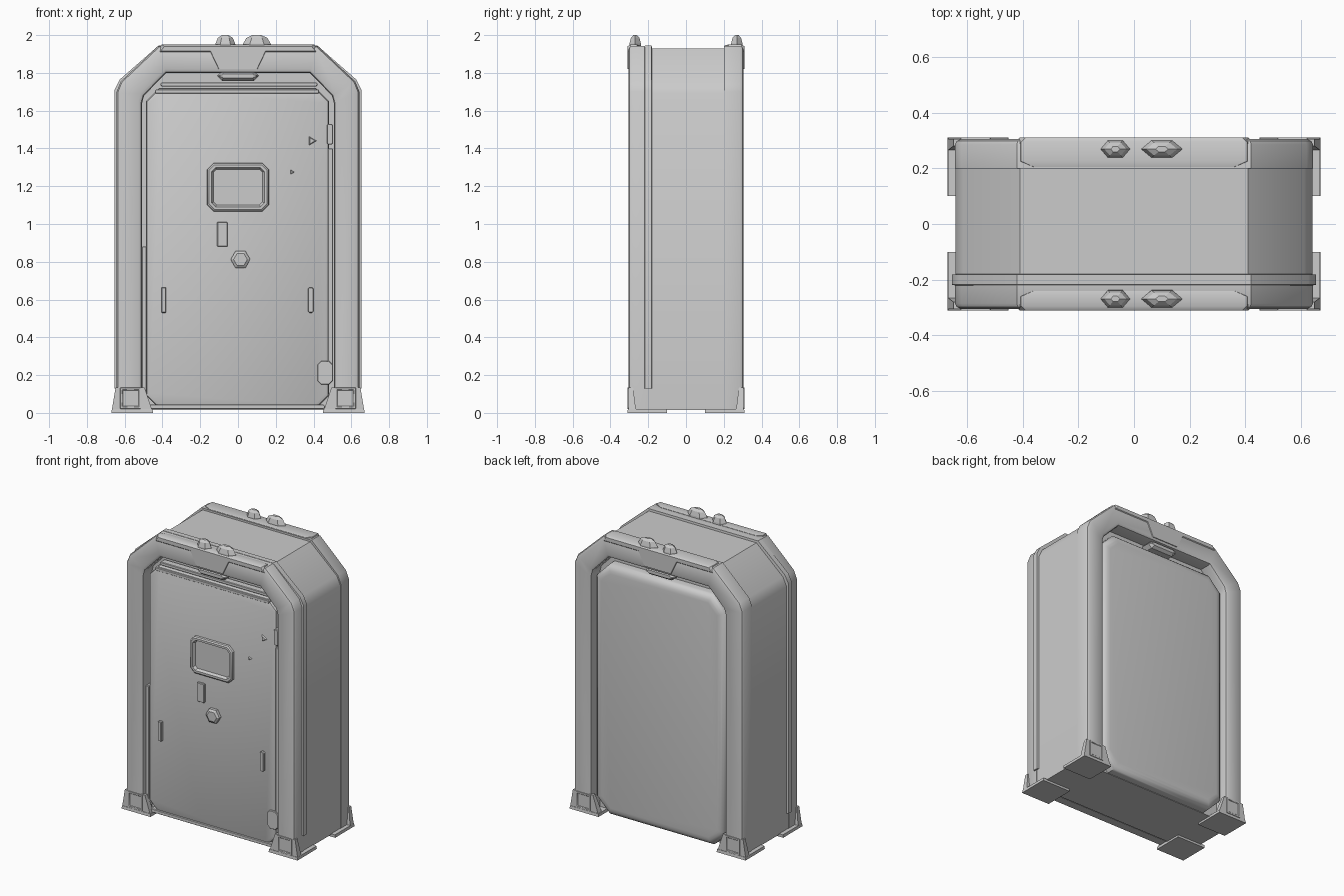
import bpy, bmesh, math

if "Cube" in bpy.data.objects:
    bpy.data.objects.remove(bpy.data.objects["Cube"])


def loft(name, loops, smooth=35):
    """Skin a stack of equal-length closed loops and cap both ends."""
    bm = bmesh.new()
    rings = [[bm.verts.new(p) for p in loop] for loop in loops]
    n = len(rings[0])
    for a, b in zip(rings, rings[1:]):
        for i in range(n):
            j = (i + 1) % n
            bm.faces.new((a[i], a[j], b[j], b[i]))
    bm.faces.new(rings[0])
    bm.faces.new(rings[-1])
    bmesh.ops.recalc_face_normals(bm, faces=bm.faces)
    me = bpy.data.meshes.new(name)
    bm.to_mesh(me)
    bm.free()
    ob = bpy.data.objects.new(name, me)
    bpy.context.collection.objects.link(ob)
    if smooth:
        bpy.ops.object.select_all(action='DESELECT')
        ob.select_set(True)
        bpy.context.view_layer.objects.active = ob
        bpy.ops.object.shade_smooth_by_angle(angle=math.radians(smooth))
    return ob


def arch_path(half, z0):
    """Full symmetric path in x,z from one half listed bottom to top."""
    pts = [(half[0][0], z0)] + half
    return [(-x, z) for x, z in pts] + [(x, z) for x, z in reversed(pts)]


def arch(name, outer, inner, section, s=1):
    """Sweep a (blend from outer to inner, y) section along an arch."""
    return loft(name, [[(o[0] + (i[0] - o[0]) * t, y * s, o[1] + (i[1] - o[1]) * t)
                        for t, y in section] for o, i in zip(outer, inner)])


def plate(name, x0, x1, z0, z1, ch, layers, s=1):
    """Chamfered-corner plate facing y, given (y, inset) layers."""
    loops = []
    for y, d in layers:
        a, b, c, e = x0 + d, x1 - d, z0 + d, z1 - d
        k = max(ch - d * 0.55, 0.001)
        loops.append([(x, y * s, z) for x, z in (
            (a + k, c), (b - k, c), (b, c + k), (b, e - k),
            (b - k, e), (a + k, e), (a, e - k), (a, c + k))])
    return loft(name, loops)


def block(name, layers):
    """Tapered block from (z, x0, x1, y0, y1) layers."""
    return loft(name, [[(a, c, z), (b, c, z), (b, d, z), (a, d, z)]
                       for z, a, b, c, d in layers], 0)


OUT = [(0.643, 1.70), (0.62, 1.755), (0.42, 1.943)]
INN = [(0.508, 1.64), (0.497, 1.68), (0.38, 1.80)]
outer, inner = arch_path(OUT, 0.02), arch_path(INN, 0.02)

# Main cabinet body
body = arch_path([(0.64, 1.69), (0.612, 1.75), (0.41, 1.93)], 0.015)
loft("cabinet_body", [[(x, y, z) for x, z in body] for y in (-0.21, 0.21)])

# Raised band behind the front arch
band_out = arch_path([(0.653, 1.71), (0.626, 1.765), (0.42, 1.945)], 0.13)
band_in = arch_path([(0.62, 1.69), (0.60, 1.74), (0.40, 1.91)], 0.13)
arch("front_band", band_out, band_in, [(0, -0.182), (0, -0.218), (1, -0.226), (1, -0.178)])

for s, side in ((1, "front"), (-1, "back")):
    # Arch frame with softened outer edge
    arch(side + "_arch", outer, inner,
         [(0, -0.20), (0, -0.285), (0.05, -0.298), (0.16, -0.305),
          (0.85, -0.305), (0.96, -0.298), (1, -0.28), (1, -0.20)], s)

    # Top cap strip and the wedge panel below it
    depth = -0.24 if s == 1 else -0.205
    loft(side + "_top_cap", [[(-w, y * s, z), (w, y * s, z), (w - 0.02, y * s, z2), (-w + 0.02, y * s, z2)]
         for y, w, z, z2 in ((depth, 0.38, 1.90, 1.945), (depth - 0.02, 0.425, 1.90, 1.95),
                             (-0.295, 0.425, 1.90, 1.95), (-0.31, 0.41, 1.915, 1.94))])
    loft(side + "_top_wedge", [[(-b, y * s, 1.82), (b, y * s, 1.82), (t, y * s, 1.925), (-t, y * s, 1.925)]
         for y, b, t in ((-0.29, 0.11, 0.16), (-0.31, 0.10, 0.15))])

    # Lamp under the arch
    plate(side + "_lamp", -0.11, 0.11, 1.758, 1.81, 0.025,
          [(-0.20, 0), (-0.275, 0), (-0.295, 0.015)], s)

    # Faceted roof beacons
    for k, (cx, rx) in enumerate(((-0.067, 0.055), (0.10, 0.077))):
        loft(f"{side}_beacon_{k}", [[(cx + rx * r * math.cos(i * math.pi / 3),
             (-0.269 + 0.037 * r * math.sin(i * math.pi / 3)) * s, z) for i in range(6)]
             for r, z in ((1, 1.93), (0.95, 1.955), (0.72, 1.985), (0.3, 2.0))], 0)

    # Feet: base pad, flared gusset and inset front panel
    for m, hand in ((-1, "left"), (1, "right")):
        def foot(name, rows):
            block(f"{side}_{hand}_{name}", [(z, a * m, b * m, c * -s, d * -s) for z, a, b, c, d in rows])
        foot("foot_pad", [(0, 0.45, 0.67, 0.10, 0.31), (0.02, 0.452, 0.668, 0.10, 0.308)])
        foot("foot_gusset", [(0.015, 0.455, 0.668, 0.265, 0.305), (0.135, 0.495, 0.648, 0.28, 0.305)])
        xa, xb = sorted((0.512 * m, 0.625 * m))
        plate(f"{side}_{hand}_foot_panel", xa, xb, 0.02, 0.135, 0.004,
              [(-0.295, 0), (-0.31, 0.002), (-0.31, 0.012), (-0.306, 0.016)], s)

# Front door: flat slab with a crisp edge
plate("front_door", -0.487, 0.482, 0.022, 1.72, 0.07,
      [(-0.20, 0), (-0.255, 0), (-0.268, 0.005), (-0.275, 0.02)])
# Back door: softly rounded slab standing close to the arch face
plate("back_door", -0.495, 0.495, 0.018, 1.74, 0.10,
      [(-0.20, 0), (-0.25, 0), (-0.267, 0.006), (-0.28, 0.018), (-0.287, 0.035), (-0.29, 0.055)], -1)

# Window: raised rim with recessed pane
plate("window", -0.165, 0.165, 1.065, 1.325, 0.035,
      [(-0.265, 0), (-0.288, 0.004), (-0.295, 0.012), (-0.295, 0.026), (-0.277, 0.036)])

# Door fittings: (name, x0, x1, z0, z1, chamfer, front y)
for name, x0, x1, z0, z1, ch, y in (
        ("latch_plate", -0.11, -0.056, 0.88, 1.01, 0.003, -0.29),
        ("left_grip", -0.405, -0.38, 0.53, 0.665, 0.003, -0.295),
        ("right_grip", 0.37, 0.40, 0.53, 0.665, 0.008, -0.295),
        ("upper_hinge", 0.47, 0.503, 1.42, 1.53, 0.008, -0.285),
        ("lower_hinge", 0.42, 0.503, 0.15, 0.275, 0.02, -0.285),
        ("left_seal", -0.508, -0.484, 0.05, 0.88, 0.004, -0.28),
        ("right_seal", 0.477, 0.503, 0.20, 1.40, 0.004, -0.275),
        ("top_rail", -0.41, 0.42, 1.728, 1.75, 0.006, -0.265),
        ("door_top_strip", -0.44, 0.43, 1.69, 1.712, 0.006, -0.28),
        ("door_sill", -0.47, 0.46, 0.02, 0.045, 0.008, -0.283)):
    plate(name, x0, x1, z0, z1, ch, [(-0.22, 0), (y + 0.004, 0), (y, 0.003)])

# Six-sided door knob and two small rivets
for name, cx, cz, n, r, y in (("knob", 0.013, 0.812, 6, 0.052, -0.305),
                              ("large_rivet", 0.39, 1.44, 3, 0.026, -0.285),
                              ("small_rivet", 0.285, 1.275, 3, 0.014, -0.285)):
    loft(name, [[(cx + r * k * math.cos(i * math.tau / n), yy, cz + r * k * math.sin(i * math.tau / n))
                 for i in range(n)] for yy, k in ((-0.26, 1), (y + 0.01, 1), (y, 0.7))], 0)
